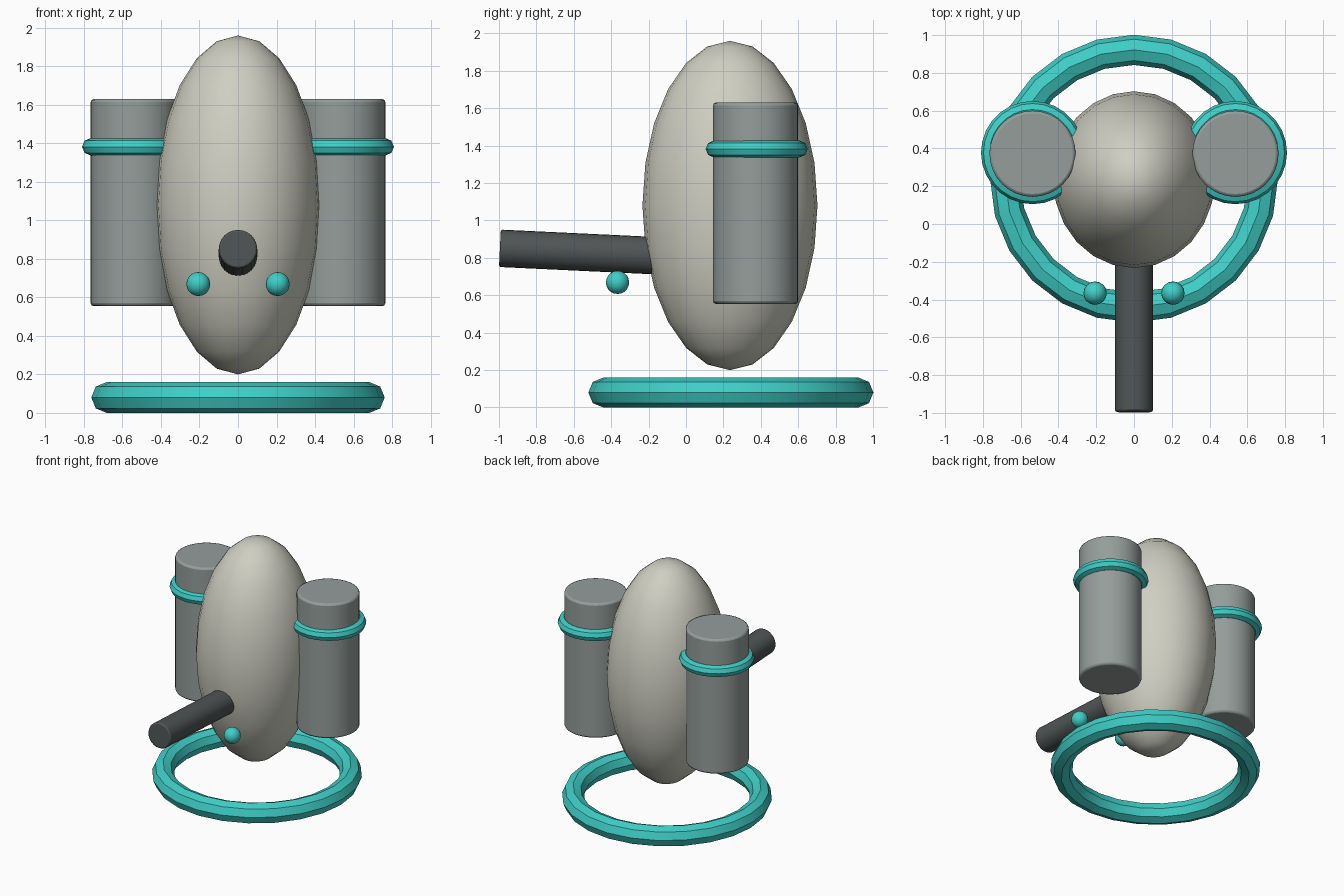
import bpy, math
from mathutils import Matrix

if "Cube" in bpy.data.objects:
    bpy.data.objects.remove(bpy.data.objects["Cube"])


def material(name, rgb):
    m = bpy.data.materials.new(name)
    m.diffuse_color = (*rgb, 1)
    m.use_nodes = True
    m.node_tree.nodes["Principled BSDF"].inputs["Base Color"].default_value = m.diffuse_color
    return m


SHELL = material("shell_beige", (0.62, 0.62, 0.54))
METAL = material("tank_grey", (0.30, 0.34, 0.33))
DARK = material("dark_metal", (0.08, 0.09, 0.09))
TEAL = material("teal", (0.05, 0.62, 0.57))


def finish(name, mat, smooth=True):
    ob = bpy.context.object
    ob.name = name
    ob.data.materials.append(mat)
    if smooth:
        bpy.ops.object.shade_smooth_by_angle(angle=math.radians(35))
    return ob


def ball(name, loc, size, mat, seg, rings):
    bpy.ops.mesh.primitive_uv_sphere_add(segments=seg, ring_count=rings, radius=1, location=loc)
    bpy.context.object.data.transform(Matrix.Diagonal((*size, 1)))
    return finish(name, mat)


def rod(name, loc, radius, length, mat, rot=(0, 0, 0), bevel=0.015, seg=32):
    bpy.ops.mesh.primitive_cylinder_add(vertices=seg, radius=radius, depth=length, location=loc, rotation=rot)
    ob = finish(name, mat)
    mod = ob.modifiers.new("edge_bevel", 'BEVEL')
    mod.width, mod.segments = bevel, 2
    mod.limit_method, mod.angle_limit = 'ANGLE', math.radians(40)
    return ob


def ring(name, loc, major, minor, mat, seg=24):
    bpy.ops.mesh.primitive_torus_add(major_segments=seg, minor_segments=8, major_radius=major,
                                     minor_radius=minor, location=loc)
    return finish(name, mat)


# Egg-shaped body and the hover ring beneath it
ball("body", (0, 0.235, 1.08), (0.428, 0.468, 0.88), SHELL, 24, 12)
ring("hover_ring", (0, 0.24, 0.08), 0.682, 0.08, TEAL)

# Front barrel, tipped slightly upward
tilt = math.radians(2.7)
length = 1.0
rod("barrel", (0, -0.995 + length / 2 * math.cos(tilt), 0.851 - length / 2 * math.sin(tilt)),
    0.1, length, DARK, (math.radians(90) - tilt, 0, 0), 0.01, 24)

# Side tanks with their bands, and floating lights
for side, s in (("left", -1), ("right", 1)):
    rod(side + "_tank", (s * 0.537, 0.372, 1.092), 0.228, 1.075, METAL)
    ring(side + "_tank_band", (s * 0.537, 0.378, 1.382), 0.228, 0.045, TEAL, 28)
    ball(side + "_light", (s * 0.206, -0.366, 0.669), (0.062, 0.062, 0.062), TEAL, 16, 10)
